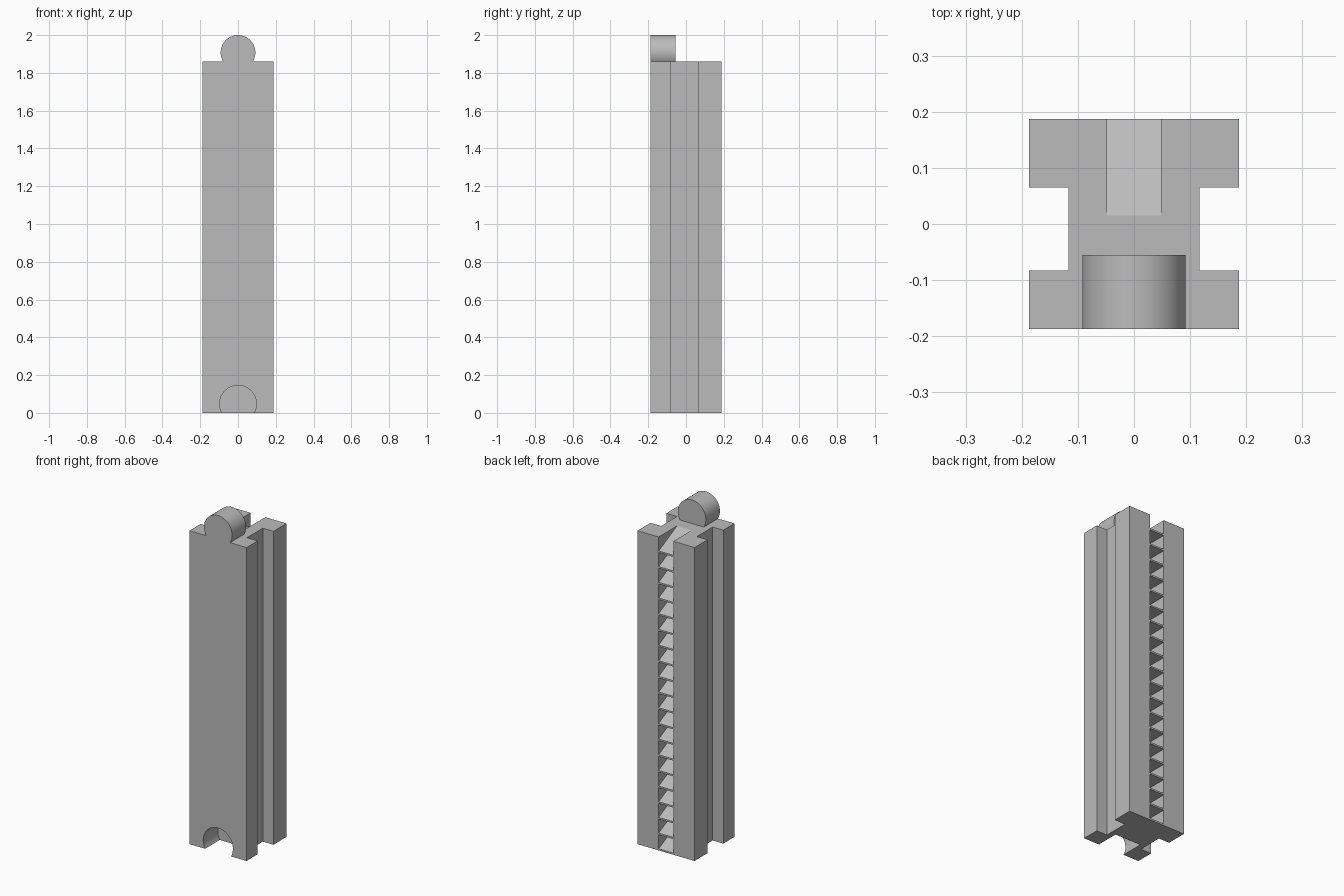
import bpy, bmesh, math
from mathutils import Vector

cube = bpy.data.objects.get("Cube")
if cube:
    bpy.data.objects.remove(cube, do_unlink=True)

HEIGHT = 1.86
HALF = 0.187
TEETH = 20
PITCH = HEIGHT / TEETH
TIP = 0.01          # thickness of each tooth at its outer edge
ROOT_Y = 0.015      # depth of the rack slot

grey = bpy.data.materials.new("plain grey")
grey.use_nodes = True
colour = (0.5, 0.5, 0.5, 1)
grey.diffuse_color = colour
grey.node_tree.nodes["Principled BSDF"].inputs["Base Color"].default_value = colour


def prism(name, outlines, direction):
    """Extrude one or more closed outlines along a direction."""
    bm = bmesh.new()
    for outline in outlines:
        face = bm.faces.new([bm.verts.new(p) for p in outline])
        new = bmesh.ops.extrude_face_region(bm, geom=[face])["geom"]
        moved = [v for v in new if isinstance(v, bmesh.types.BMVert)]
        bmesh.ops.translate(bm, verts=moved, vec=Vector(direction))
    bmesh.ops.recalc_face_normals(bm, faces=bm.faces)
    mesh = bpy.data.meshes.new(name)
    bm.to_mesh(mesh)
    bm.free()
    mesh.materials.append(grey)
    obj = bpy.data.objects.new(name, mesh)
    bpy.context.collection.objects.link(obj)
    return obj


def arc_profile(radius, centre_z, base_z, y, steps=48):
    """Round profile with a flat base, standing in the xz plane."""
    start = math.asin((base_z - centre_z) / radius)
    sweep = math.pi - 2 * start
    angles = [start + sweep * i / steps for i in range(steps + 1)]
    return [(radius * math.cos(a), y, centre_z + radius * math.sin(a)) for a in angles]


def cut(target, cutter):
    mod = target.modifiers.new(cutter.name, 'BOOLEAN')
    mod.operation = 'DIFFERENCE'
    mod.solver = 'EXACT'
    mod.object = cutter
    cutter.hide_render = True
    cutter.hide_set(True)
    bpy.ops.object.select_all(action='DESELECT')
    bpy.context.view_layer.objects.active = target
    target.select_set(True)
    bpy.ops.object.modifier_apply(modifier=mod.name)
    bpy.data.objects.remove(cutter, do_unlink=True)


# Post with a groove down each side
right_half = [(HALF, -HALF), (HALF, -0.083), (0.117, -0.083),
              (0.117, 0.065), (HALF, 0.065), (HALF, HALF)]
outline = right_half + [(-x, y) for x, y in reversed(right_half)]
post = prism("grooved_post", [[(x, y, 0) for x, y in outline]], (0, 0, HEIGHT))

# Rack slot in the back: the gaps between the sloping teeth
gaps = []
out_y = HALF + 0.03
for i in range(TEETH):
    z = i * PITCH
    top = z + PITCH
    slope = (PITCH - TIP) / (HALF - ROOT_Y)
    gap = [(ROOT_Y, top), (out_y, top), (out_y, top - slope * (out_y - ROOT_Y))]
    if i == TEETH - 1:
        gap[1:1] = [(ROOT_Y, top + 0.02), (out_y, top + 0.02)]
        gap.pop(3)
    gaps.append([(-0.048, y, h) for y, h in gap])
for gap in gaps:
    cut(post, prism("tooth_gap_cutter", [gap], (0.096, 0, 0)))

# Round socket at the foot of the front
cut(post, prism("socket_cutter", [arc_profile(0.0975, 0.048, -0.02, -0.25)], (0, 0.2, 0)))

# Round connector knob on top of the front
knob = prism("connector_knob", [arc_profile(0.092, 1.908, HEIGHT, -HALF)], (0, 0.132, 0))

for obj in (post, knob):
    bpy.ops.object.select_all(action='DESELECT')
    bpy.context.view_layer.objects.active = obj
    obj.select_set(True)
    bpy.ops.object.shade_smooth_by_angle(angle=math.radians(25))
